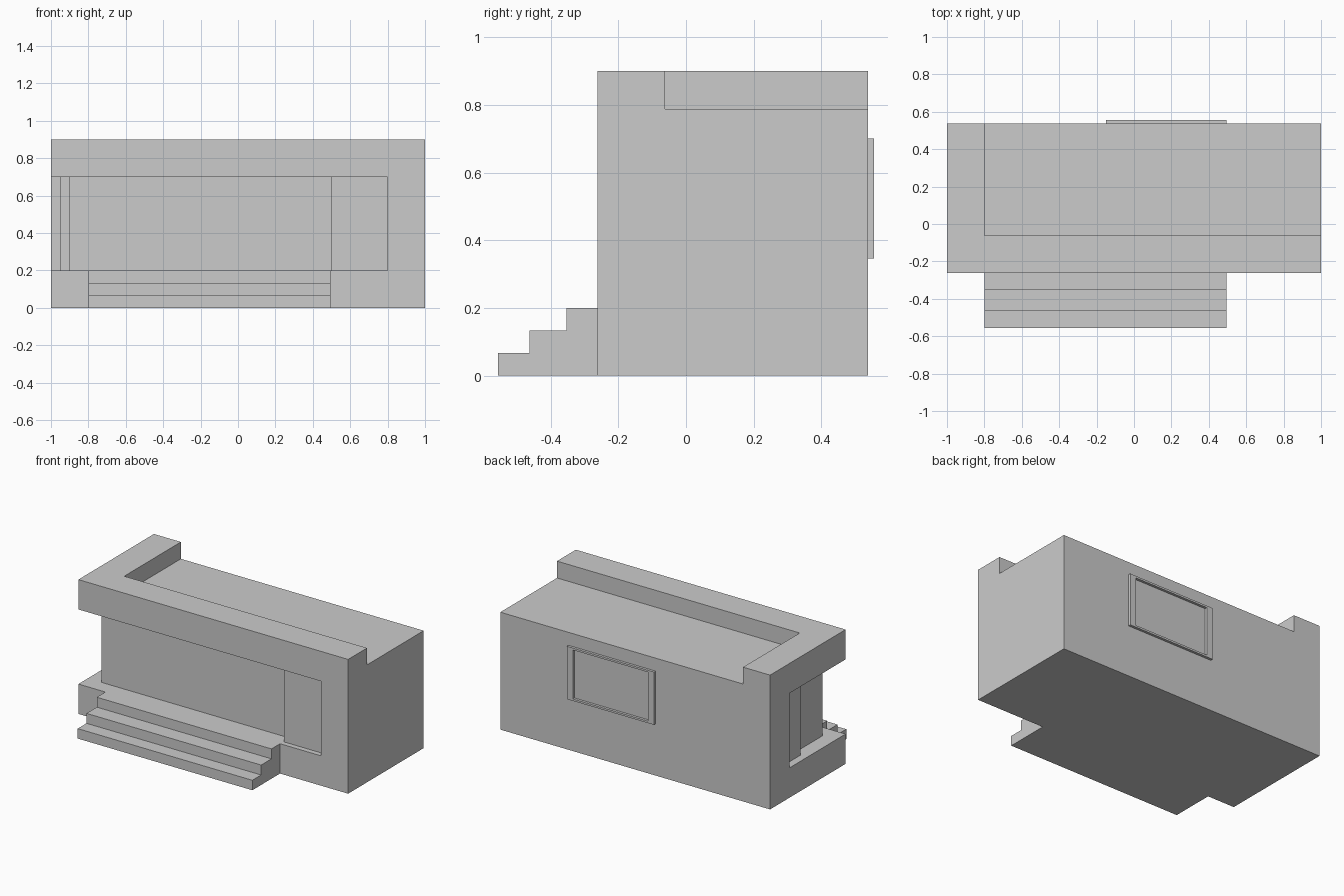
import bpy, bmesh
from mathutils import Vector

if "Cube" in bpy.data.objects:
    bpy.data.objects.remove(bpy.data.objects["Cube"])


def prism(name, pts, lift):
    """Solid made by sweeping a flat polygon of 3D points along a vector."""
    bm = bmesh.new()
    face = bm.faces.new([bm.verts.new(p) for p in pts])
    ext = bmesh.ops.extrude_face_region(bm, geom=[face], use_keep_orig=True)
    verts = [g for g in ext["geom"] if isinstance(g, bmesh.types.BMVert)]
    bmesh.ops.translate(bm, verts=verts, vec=Vector(lift))
    bmesh.ops.recalc_face_normals(bm, faces=bm.faces)
    mesh = bpy.data.meshes.new(name)
    bm.to_mesh(mesh)
    bm.free()
    ob = bpy.data.objects.new(name, mesh)
    bpy.context.collection.objects.link(ob)
    return ob


def plan(name, outline, z0, z1):
    return prism(name, [(x, y, z0) for x, y in outline], (0, 0, z1 - z0))


def rect(x0, x1, y0, y1):
    return [(x0, y0), (x1, y0), (x1, y1), (x0, y1)]


def carve(target, cutter):
    mod = target.modifiers.new(cutter.name, "BOOLEAN")
    mod.operation = "DIFFERENCE"
    mod.solver = "EXACT"
    mod.object = cutter
    cutter.hide_render = True
    bpy.context.view_layer.objects.active = target
    bpy.ops.object.modifier_apply(modifier=mod.name)
    bpy.data.objects.remove(cutter)


FRONT, BACK = -0.262, 0.538

# main block
house = plan("house_body", rect(-1, 1, FRONT, BACK), 0, 0.9)

# sunken roof, leaving an L-shaped parapet along the front and left
carve(house, plan("roof_recess", rect(-0.8, 1.2, -0.062, 0.8), 0.787, 1.1))

# wrap-around porch with stepped wall panels at both ends
porch = [(-1.2, -0.5), (0.8, -0.5), (0.8, FRONT + 0.035), (0.5, FRONT + 0.035),
         (0.5, FRONT + 0.1), (-0.9, FRONT + 0.1), (-0.9, 0.145), (-0.95, 0.145),
         (-0.95, 0.333), (-1.2, 0.333)]
carve(house, plan("porch_recess", porch, 0.2, 0.7))

# front steps
h = 0.2 / 3
profile = [(FRONT, 0), (-0.555, 0), (-0.555, h), (-0.462, h), (-0.462, 2 * h),
           (-0.353, 2 * h), (-0.353, 0.2), (FRONT, 0.2)]
prism("front_steps", [(-0.8, y, z) for y, z in profile], (1.295, 0, 0))

# back window frame with wide side bars and thin rails
X0, X1, Z0, Z1 = -0.15, 0.495, 0.346, 0.7
frame = plan("window_frame", rect(X0, X1, BACK, 0.555), Z0, Z1)
carve(frame, plan("window_opening", rect(X0 + 0.045, X1 - 0.045, 0.5, 0.6), Z0 + 0.013, Z1 - 0.013))
